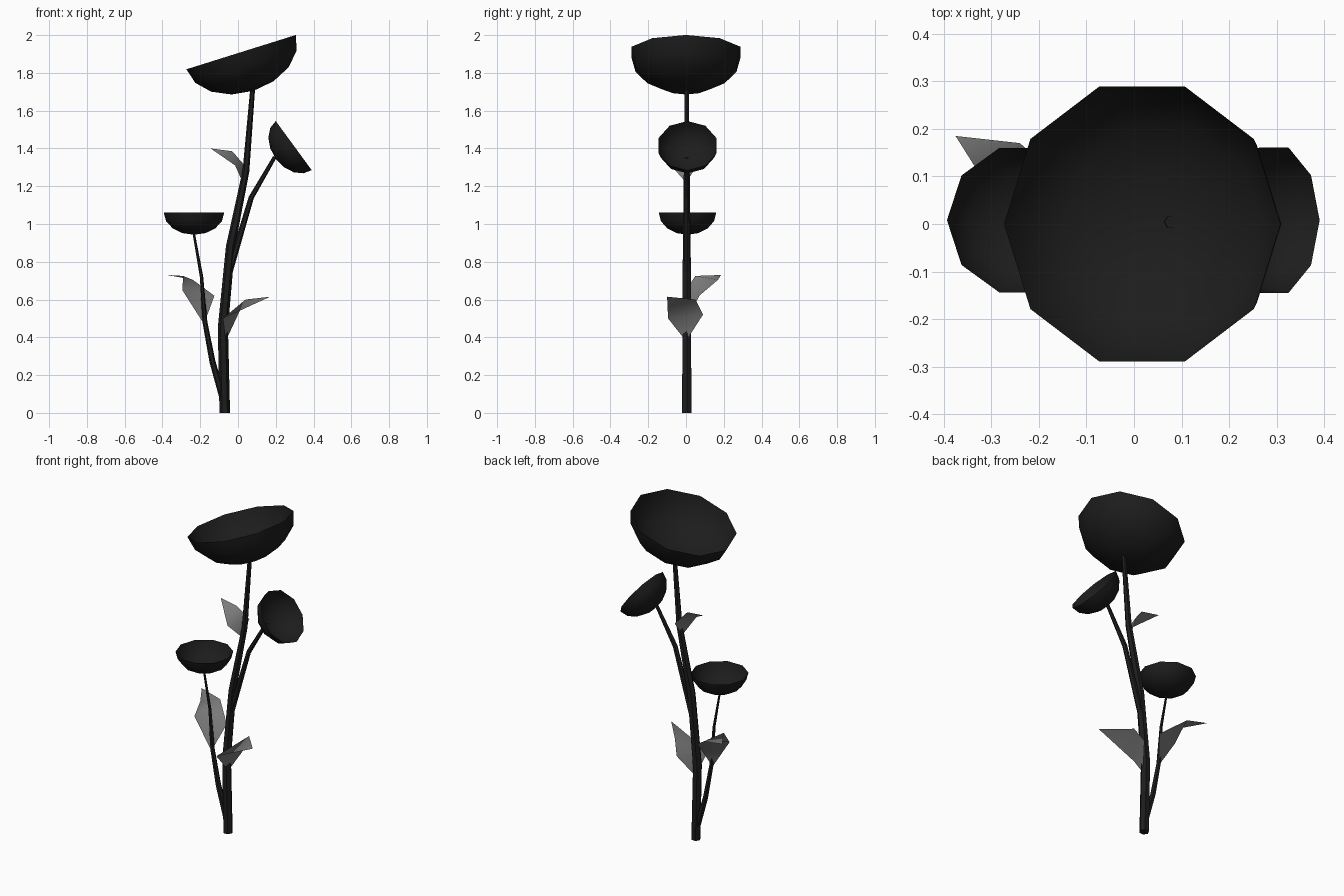
import bpy, bmesh, math
from mathutils import Vector, Matrix

if "Cube" in bpy.data.objects:
    bpy.data.objects.remove(bpy.data.objects["Cube"])


def material(name, v):
    m = bpy.data.materials.new(name)
    m.diffuse_color = (v, v, v, 1)
    m.use_nodes = True
    m.node_tree.nodes["Principled BSDF"].inputs["Base Color"].default_value = m.diffuse_color
    return m


DARK = material("dark", 0.012)
LEAF = material("leaf_grey", 0.2)


def finish(name, bm, mat, smooth=True):
    bmesh.ops.recalc_face_normals(bm, faces=bm.faces)
    me = bpy.data.meshes.new(name)
    bm.to_mesh(me)
    bm.free()
    for p in me.polygons:
        p.use_smooth = smooth
    me.materials.append(mat)
    ob = bpy.data.objects.new(name, me)
    bpy.context.collection.objects.link(ob)
    return ob


def stem(name, path, sides=6):
    """Tapered tube through (x, z, radius) points, at y = 0."""
    bm = bmesh.new()
    pts = [Vector((x, 0.004, z)) for x, z, r in path]
    rings = []
    for i, p in enumerate(pts):
        t = (pts[min(i + 1, len(pts) - 1)] - pts[max(i - 1, 0)]).normalized()
        side = Vector((t.z, 0, -t.x))
        r = path[i][2]
        rings.append([bm.verts.new(p + side * r * math.cos(a) + Vector((0, r * math.sin(a), 0)))
                      for a in (2 * math.pi * k / sides for k in range(sides))])
    for a, b in zip(rings, rings[1:]):
        for k in range(sides):
            n = (k + 1) % sides
            bm.faces.new((a[k], a[n], b[n], b[k]))
    bm.faces.new(rings[0])
    bm.faces.new(rings[-1])
    finish(name, bm, DARK, False)


def flower(name, center, radius, depth, tilt):
    """Open ten-sided bowl, a flattened half sphere tilted about y."""
    bm = bmesh.new()
    angs = [math.radians(22.5 * i) for i in range(5)]
    vs = [bm.verts.new((radius * math.sin(a), 0, -depth * math.cos(a))) for a in angs]
    es = [bm.edges.new(e) for e in zip(vs, vs[1:])]
    bmesh.ops.spin(bm, geom=vs + es, axis=(0, 0, 1), cent=(0, 0, 0),
                   angle=2 * math.pi, steps=10)
    bmesh.ops.remove_doubles(bm, verts=bm.verts, dist=0.0005)
    bm.transform(Matrix.Translation(center) @ Matrix.Rotation(math.radians(tilt), 4, 'Y'))
    finish(name, bm, DARK)


def leaf(name, verts, faces):
    bm = bmesh.new()
    vs = [bm.verts.new(v) for v in verts]
    for f in faces:
        bm.faces.new([vs[i] for i in f])
    finish(name, bm, LEAF)


# Stems
stem("main_stem", [(-0.07, 0, 0.028), (-0.08, 0.45, 0.027), (-0.04, 0.88, 0.024),
                   (0.042, 1.28, 0.018), (0.077, 1.71, 0.013)])
stem("right_branch", [(-0.045, 0.75, 0.018), (0.07, 1.14, 0.014), (0.195, 1.355, 0.01)])
stem("left_branch", [(-0.075, 0.06, 0.018), (-0.135, 0.27, 0.016), (-0.175, 0.48, 0.013),
                     (-0.193, 0.72, 0.009), (-0.235, 0.955, 0.006)])

# Flower heads
flower("top_flower", (0.017, 0, 1.91), 0.304, 0.215, -17.4)
flower("right_flower", (0.295, 0.008, 1.415), 0.161, 0.118, 53.8)
flower("left_flower", (-0.233, 0.008, 1.06), 0.16, 0.117, 0)

# Folded leaves: base, sides, tip
leaf("left_leaf", [(-0.18, 0, 0.47), (-0.125, 0.07, 0.62), (-0.24, 0.17, 0.705),
                   (-0.375, 0.185, 0.73), (-0.29, 0.05, 0.725), (-0.295, 0.0, 0.65)],
     [(0, 1, 5), (1, 2, 5), (2, 4, 5), (2, 3, 4)])
leaf("right_leaf", [(-0.065, 0, 0.38), (0.0, 0.09, 0.52), (0.04, 0.05, 0.6),
                    (0.17, -0.1, 0.615), (-0.08, -0.095, 0.5)],
     [(0, 1, 4), (1, 2, 4), (2, 3, 4)])
leaf("upper_leaf", [(0.025, 0, 1.22), (0.035, 0.06, 1.31), (-0.03, 0.03, 1.385),
                    (-0.145, 0.04, 1.40), (-0.015, -0.08, 1.31)],
     [(0, 1, 4), (1, 2, 4), (2, 3, 4)])
